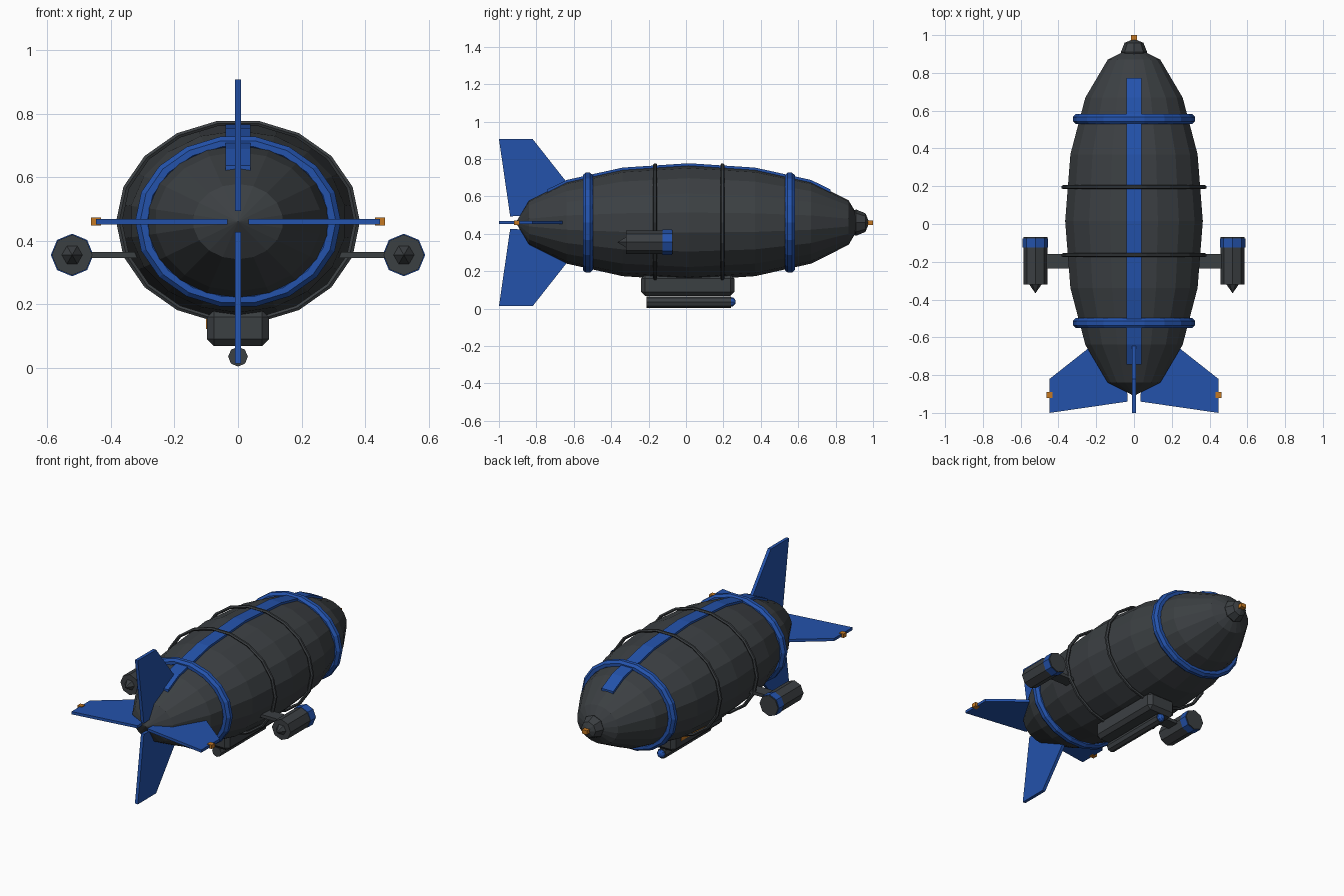
import bpy, bmesh, math
from mathutils import Matrix, Vector

cube = bpy.data.objects.get("Cube")
if cube:
    bpy.data.objects.remove(cube, do_unlink=True)


def material(name, rgb):
    m = bpy.data.materials.new(name)
    m.use_nodes = True
    m.diffuse_color = (*rgb, 1)
    m.node_tree.nodes["Principled BSDF"].inputs["Base Color"].default_value = (*rgb, 1)
    return m


GREY = material("charcoal", (0.044, 0.05, 0.055))
BLUE = material("royal blue", (0.017, 0.085, 0.41))
ORANGE = material("amber", (0.56, 0.19, 0.016))
AXIS_Z, HULL_Y = 0.46, 0.015
HULL = Vector((0.37, 0.925, 0.31))
TO_Y = Matrix.Rotation(-math.pi / 2, 4, "X")   # local z becomes +y


def finish(name, bm, mat):
    bmesh.ops.recalc_face_normals(bm, faces=bm.faces)
    mesh = bpy.data.meshes.new(name)
    bm.to_mesh(mesh)
    bm.free()
    mesh.materials.append(mat)
    ob = bpy.data.objects.new(name, mesh)
    bpy.context.collection.objects.link(ob)
    return ob


def box(name, center, size, mat, bevel=0):
    bm = bmesh.new()
    bmesh.ops.create_cube(bm, size=1, matrix=Matrix.Translation(center) @ Matrix.Diagonal((*size, 1)))
    if bevel:
        bmesh.ops.bevel(bm, geom=bm.edges[:], offset=bevel, segments=1, affect="EDGES")
    return finish(name, bm, mat)


def ball(name, center, radii, segments, rings, mat):
    bm = bmesh.new()
    place = Matrix.Translation(center) @ Matrix.Diagonal((*radii, 1)) @ TO_Y
    bmesh.ops.create_uvsphere(bm, u_segments=segments, v_segments=rings, radius=1, matrix=place)
    return finish(name, bm, mat)


def tube(name, x, z, y0, y1, r0, r1, sides, mat):
    """Cylinder or cone along y with a corner at the top."""
    bm = bmesh.new()
    place = Matrix.Translation((x, (y0 + y1) / 2, z)) @ TO_Y
    place = place @ Matrix.Rotation(math.pi / 2, 4, "Z")
    bmesh.ops.create_cone(bm, cap_ends=True, segments=sides, radius1=r0, radius2=r1,
                          depth=y1 - y0, matrix=place)
    bmesh.ops.remove_doubles(bm, verts=bm.verts[:], dist=1e-5)
    return finish(name, bm, mat)


def hoop(name, y, major, minor, mat, sides=18, steps=8):
    """Ring around the hull, flattened to the hull's oval."""
    bm = bmesh.new()
    grid = []
    for i in range(sides):
        a = math.tau * i / sides
        loop = []
        for j in range(steps):
            b = math.tau * (j + 0.5) / steps
            r = major + minor * math.cos(b)
            loop.append(bm.verts.new((r * math.cos(a), y + minor * math.sin(b),
                                      AXIS_Z + r * math.sin(a) * HULL.z / HULL.x)))
        grid.append(loop)
    for i in range(sides):
        p, q = grid[i], grid[(i + 1) % sides]
        for j in range(steps):
            k = (j + 1) % steps
            bm.faces.new((p[j], q[j], q[k], p[k]))
    return finish(name, bm, mat)


def plate(name, outline, thickness, matrix, mat):
    """Flat outline in local xy, thickened evenly in local z."""
    bm = bmesh.new()
    face = bm.faces.new([bm.verts.new((x, y, -thickness / 2)) for x, y in outline])
    extruded = bmesh.ops.extrude_face_region(bm, geom=[face])["geom"]
    moved = [g for g in extruded if isinstance(g, bmesh.types.BMVert)]
    bmesh.ops.translate(bm, verts=moved, vec=(0, 0, thickness))
    bm.transform(matrix)
    return finish(name, bm, mat)


# Hull, nose cap and nose light
ball("hull", (0, HULL_Y, AXIS_Z), HULL, 18, 8, GREY)
ball("nose_cap", (0, 0.91, AXIS_Z), (0.07, 0.07, 0.07), 8, 4, GREY)
box("nose_light", (0, 0.985, AXIS_Z), (0.034, 0.03, 0.025), ORANGE)

# Hull hoops
for side, label in ((1, "front"), (-1, "rear")):
    hoop(label + "_blue_band", HULL_Y + side * 0.54, 0.297, 0.029, BLUE)
    hoop(label + "_thin_hoop", HULL_Y + side * 0.18, 0.374, 0.011, GREY, steps=6)


# Spine strip that follows the top facets of the hull
def spine_point(degrees):
    a = math.radians(degrees)
    return (HULL_Y + HULL.y * math.sin(a), AXIS_Z + HULL.z * math.cos(a) * math.cos(math.pi / 18))


stations = [spine_point(22.5 * k) for k in range(-3, 4)]
for end in (0, -1):
    y, z = stations[end]
    ny, nz = stations[1 if end == 0 else -2]
    t = 0.52
    stations[end] = (ny + (y - ny) * t, nz + (z - nz) * t)
strip = [(y, z + 0.012) for y, z in stations] + [(y, z - 0.012) for y, z in reversed(stations)]
upright = Matrix(((0, 0, 1, 0), (1, 0, 0, 0), (0, 1, 0, 0), (0, 0, 0, 1)))
plate("spine_strip", strip, 0.08, upright, BLUE)

# Four tail fins around the axis, with lights on the side tips
fin = [(0.033, -0.94), (0.447, -1.0), (0.447, -0.82), (0.06, -0.515)]
for i, label in enumerate(("left", "top", "right", "bottom")):
    turn = Matrix.Translation((0, 0, AXIS_Z)) @ Matrix.Rotation(-math.pi / 2 * i, 4, "Y")
    plate(label + "_fin", fin, 0.02 if i % 2 else 0.017, turn, BLUE)
for s, label in ((1, "left"), (-1, "right")):
    box(label + "_fin_light", (s * 0.447, -0.905, AXIS_Z), (0.032, 0.03, 0.025), ORANGE)

# Gondola with its window strip, and the keel tube below
box("gondola", (0, 0.01, 0.125), (0.194, 0.5, 0.114), GREY, 0.022)
box("gondola_window", (-0.097, 0.01, 0.138), (0.008, 0.36, 0.032), ORANGE)
tube("keel_tube", 0, 0.035, -0.21, 0.24, 0.031, 0.031, 8, GREY)
ball("keel_tip", (0, 0.24, 0.036), (0.026, 0.026, 0.026), 8, 6, BLUE)

# Engine pods on short pylons
for s, label in ((1, "left"), (-1, "right")):
    x, z = s * 0.522, 0.355
    tube(label + "_pod", x, z, -0.32, -0.07, 0.064, 0.064, 8, GREY)
    tube(label + "_pod_band", x, z, -0.125, -0.076, 0.067, 0.067, 8, BLUE)
    tube(label + "_pod_cone", x, z, -0.367, -0.318, 0, 0.034, 6, GREY)
    box(label + "_pylon", (s * 0.4, -0.197, z), (0.2, 0.075, 0.02), GREY)
